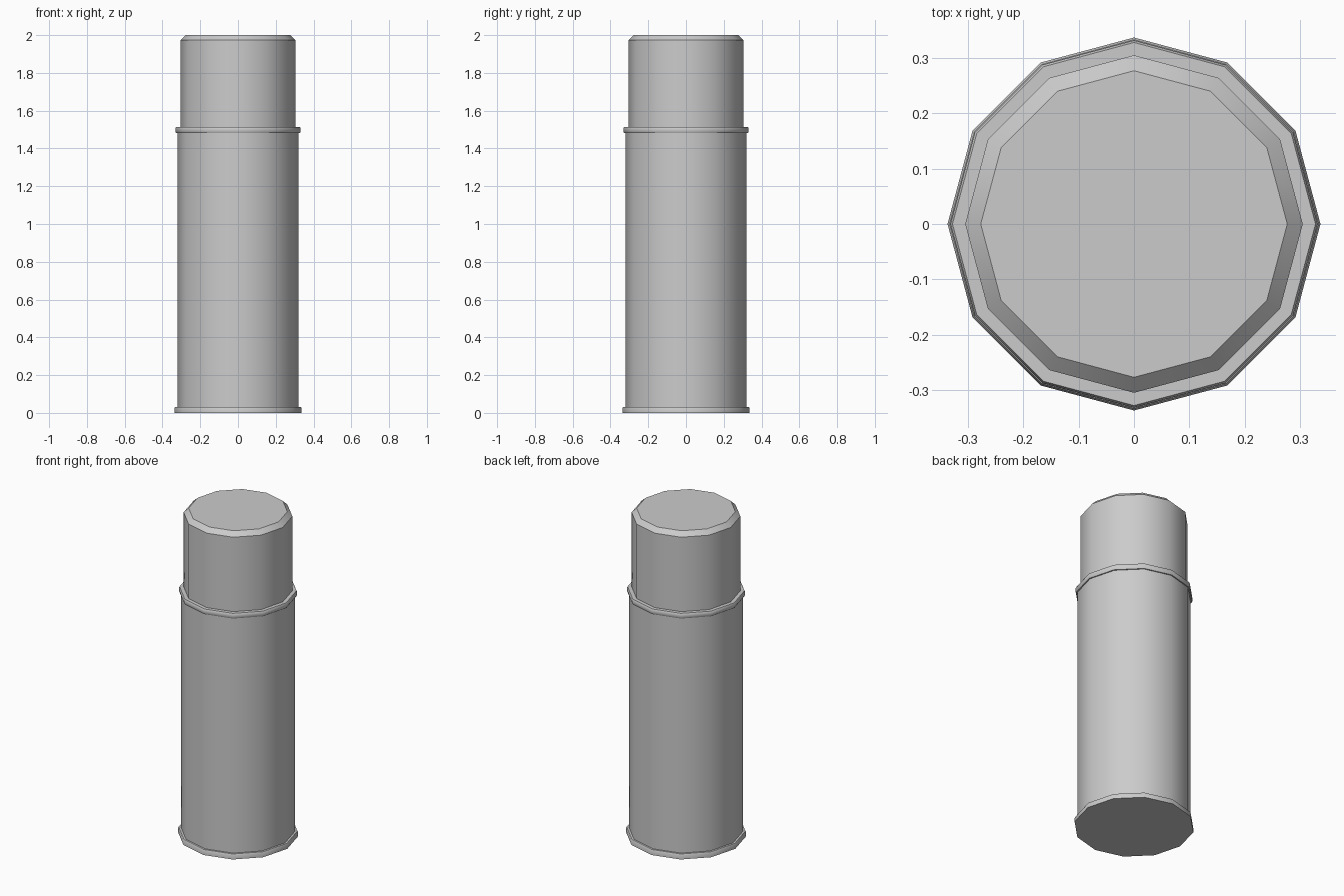
import bpy, bmesh, math

if "Cube" in bpy.data.objects:
    bpy.data.objects.remove(bpy.data.objects["Cube"])

SIDES = 12


def lathe(name, profile, cap_bottom=False, cap_top=False):
    """Spin a (radius, height) profile round z, optionally closing the ends."""
    bm = bmesh.new()
    rings = []
    for r, z in profile:
        rings.append([bm.verts.new((r * math.cos(2 * math.pi * i / SIDES),
                                    r * math.sin(2 * math.pi * i / SIDES), z))
                      for i in range(SIDES)])
    for a, b in zip(rings, rings[1:]):
        for i in range(SIDES):
            j = (i + 1) % SIDES
            bm.faces.new((a[i], a[j], b[j], b[i]))
    if cap_bottom:
        bm.faces.new(rings[0][::-1])
    if cap_top:
        bm.faces.new(rings[-1])
    mesh = bpy.data.meshes.new(name)
    bm.to_mesh(mesh)
    bm.free()
    obj = bpy.data.objects.new(name, mesh)
    bpy.context.collection.objects.link(obj)
    bpy.ops.object.select_all(action='DESELECT')
    obj.select_set(True)
    bpy.context.view_layer.objects.active = obj
    bpy.ops.object.shade_smooth_by_angle(angle=math.radians(32))
    return obj


# Base rim with closed underside
lathe("base_rim", [(0.337, 0), (0.337, 0.024), (0.333, 0.032), (0.321, 0.032)],
      cap_bottom=True)

# Main can body
lathe("can_body", [(0.321, 0.032), (0.321, 1.482)])

# Rolled collar between body and cap
lathe("collar", [(0.321, 1.482), (0.328, 1.482), (0.332, 1.490),
                 (0.332, 1.506), (0.328, 1.514), (0.305, 1.514)])

# Cap with bevelled top edge
lathe("cap", [(0.305, 1.514), (0.305, 1.973), (0.277, 2.0)], cap_top=True)
